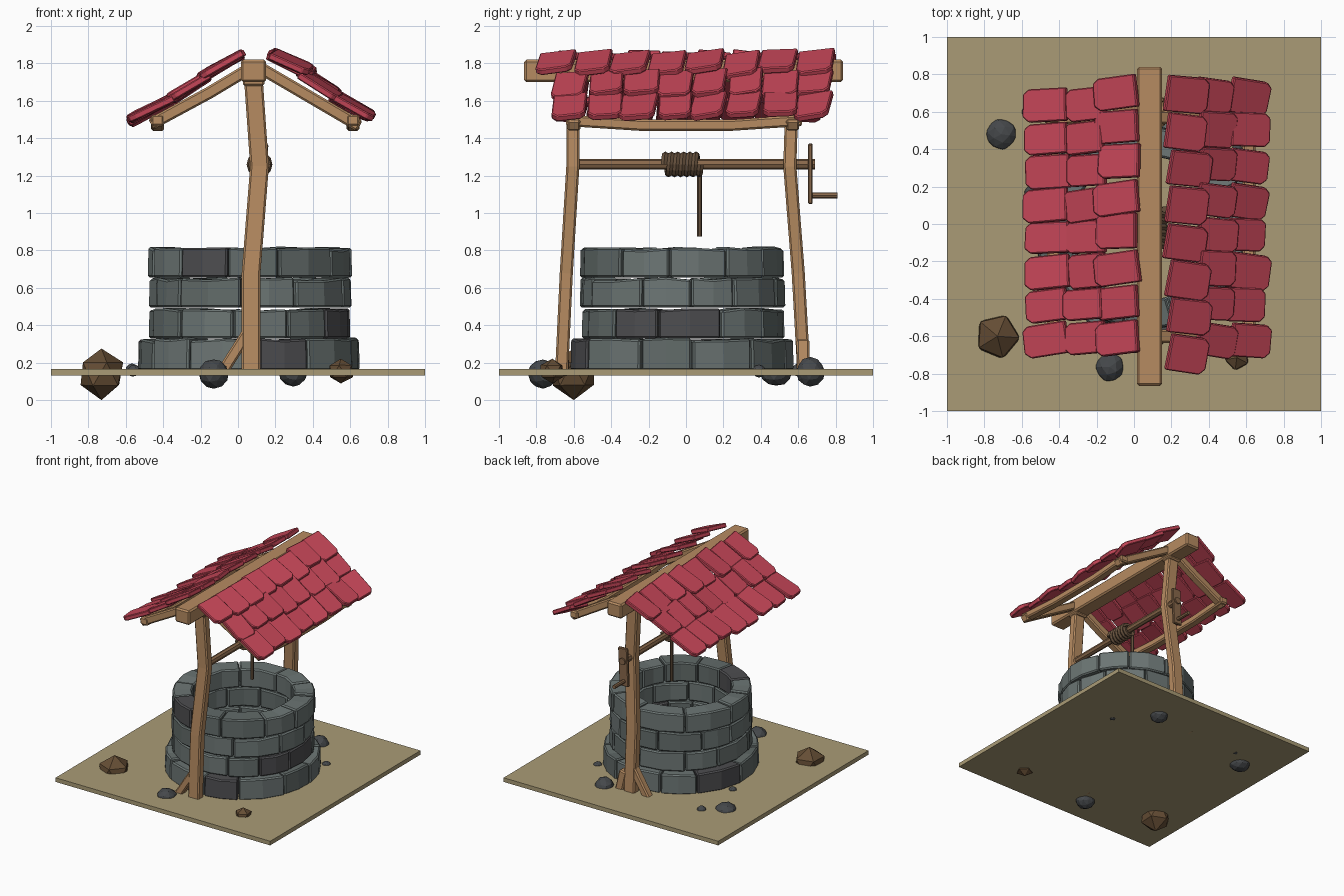
import bpy, bmesh, math, random
from mathutils import Vector, Matrix

if "Cube" in bpy.data.objects:
    bpy.data.objects.remove(bpy.data.objects["Cube"])
random.seed(7)
rnd = random.uniform


def mat(name, r, g, b):
    m = bpy.data.materials.new(name)
    m.diffuse_color = (r, g, b, 1)
    m.use_nodes = True
    m.node_tree.nodes["Principled BSDF"].inputs["Base Color"].default_value = m.diffuse_color
    return m


WOOD = mat("wood", 0.47, 0.26, 0.12)
DARK_WOOD = mat("dark_wood", 0.25, 0.14, 0.07)
ROPE = mat("rope", 0.13, 0.08, 0.045)
RED = mat("red_tile", 0.55, 0.06, 0.095)
SAND = mat("sand", 0.40, 0.33, 0.18)
STONES = [mat("stone", 0.15, 0.18, 0.175), mat("stone_mid", 0.12, 0.145, 0.14),
          mat("stone_dark", 0.075, 0.075, 0.08)]
GREY_ROCK = mat("grey_rock", 0.06, 0.065, 0.07)
BROWN_ROCK = mat("brown_rock", 0.13, 0.075, 0.035)


def finish(name, bm, mats, bevel=0):
    bmesh.ops.recalc_face_normals(bm, faces=bm.faces)
    me = bpy.data.meshes.new(name)
    bm.to_mesh(me)
    bm.free()
    ob = bpy.data.objects.new(name, me)
    bpy.context.collection.objects.link(ob)
    for m in mats:
        me.materials.append(m)
    if bevel:
        mod = ob.modifiers.new("bevel", 'BEVEL')
        mod.width, mod.segments, mod.limit_method = bevel, 1, 'ANGLE'
    return ob


def loft(bm, loops, mat_index=0):
    """Skin a list of equal-sized closed loops and cap both ends."""
    rings = [[bm.verts.new(p) for p in lp] for lp in loops]
    n = len(rings[0])
    faces = [bm.faces.new(rings[0][::-1]), bm.faces.new(rings[-1])]
    for a, b in zip(rings, rings[1:]):
        for i in range(n):
            j = (i + 1) % n
            faces.append(bm.faces.new((a[i], a[j], b[j], b[i])))
    for f in faces:
        f.material_index = mat_index


def beam(name, pts, w, d, u, m=WOOD, bevel=0.01):
    """Rectangular timber along a bent path; w is the size along u."""
    pts = [Vector(p) for p in pts]
    bm = bmesh.new()
    loops = []
    for i, p in enumerate(pts):
        t = (pts[min(i + 1, len(pts) - 1)] - pts[max(i - 1, 0)]).normalized()
        v = t.cross(Vector(u)).normalized()
        s = v.cross(t)
        loops.append([p + s * a * w / 2 + v * b * d / 2
                      for a, b in ((-1, -1), (1, -1), (1, 1), (-1, 1))])
    loft(bm, loops)
    return finish(name, bm, [m], bevel)


def rod(name, a, b, r, m, sides=8):
    a, b = Vector(a), Vector(b)
    bm = bmesh.new()
    q = (b - a).to_track_quat('Z', 'Y').to_matrix().to_4x4()
    bmesh.ops.create_cone(bm, cap_ends=True, segments=sides, radius1=r, radius2=r,
                          depth=(b - a).length, matrix=Matrix.Translation((a + b) / 2) @ q)
    return finish(name, bm, [m])


# Ground plate
bm = bmesh.new()
bmesh.ops.create_cube(bm, size=1, matrix=Matrix.Translation((0, 0, 0.148)) @ Matrix.Diagonal((2, 2, 0.035, 1)))
finish("ground_plate", bm, [SAND])

# Stone courses, each made of separate wedge blocks
CX, CY = 0.06, -0.02
for k, (z0, z1, ro) in enumerate([(0.16, 0.32, 0.60), (0.33, 0.485, 0.545),
                                  (0.495, 0.645, 0.55), (0.655, 0.81, 0.55)]):
    bm = bmesh.new()
    widths = [rnd(0.7, 1.35) for _ in range(11)]
    total, ang = sum(widths), rnd(0, 1)
    for w in widths:
        step = w / total * math.tau
        a0, a1 = ang + 0.006, ang + step - 0.006
        r1, top = ro + rnd(-0.012, 0.006), rnd(-0.004, 0.004)
        loops = []
        for f in (0, 0.5, 1):
            a = a0 + (a1 - a0) * f
            zt = z1 + top + rnd(-0.006, 0.012)
            loops.append([(CX + r * math.cos(a), CY + r * math.sin(a), z) for r, z in
                          ((0.39, z0), (r1, z0), (r1 - 0.004, zt), (0.39, zt))])
        loft(bm, loops, random.choice((0, 0, 0, 0, 1, 1, 1, 2)))
        ang += step
    finish(f"stone_course_{k + 1}", bm, STONES, 0.01)

# Posts with their bends, and foot braces
X, Y = (1, 0, 0), (0, 1, 0)
beam("front_post", [(0.07, -0.665, 0.15), (0.07, -0.64, 0.68), (0.115, -0.605, 1.25), (0.082, -0.605, 1.72)], 0.1, 0.07, X)
beam("back_post", [(0.07, 0.63, 0.15), (0.07, 0.60, 0.68), (0.115, 0.555, 1.25), (0.082, 0.57, 1.72)], 0.1, 0.07, X)
beam("front_brace", [(-0.09, -0.66, 0.14), (0.05, -0.655, 0.36)], 0.065, 0.06, Y)
beam("back_brace_left", [(-0.09, 0.625, 0.14), (0.05, 0.62, 0.36)], 0.065, 0.06, Y)
beam("back_brace_right", [(0.17, 0.628, 0.14), (0.13, 0.625, 0.32)], 0.068, 0.07, Y)

# Roof frame: ridge, rafters, eave beams
beam("ridge_beam", [(0.083, -0.865, 1.76), (0.083, 0.84, 1.76)], 0.135, 0.12, X, bevel=0.012)
for name, y in (("front", -0.6), ("back", 0.57)):
    beam(name + "_ridge_bracket", [(0.083, y - 0.05, 1.745), (0.083, y + 0.05, 1.745)], 0.115, 0.13, X)
    beam(name + "_left_rafter", [(0.05, y, 1.765), (-0.15, y, 1.645), (-0.465, y, 1.475)], 0.07, 0.065, Y)
    beam(name + "_right_rafter", [(0.12, y, 1.775), (0.30, y, 1.67), (0.65, y, 1.465)], 0.07, 0.065, Y)
for name, x in (("left", -0.43), ("right", 0.615)):
    beam(name + "_eave_beam", [(x, -0.64, 1.495), (x, -0.25, 1.47), (x, 0.25, 1.47), (x, 0.62, 1.495)], 0.07, 0.06, X)


# Roof tiles: chamfered slabs in three overlapping rows per side
def tile_row(bm, side, x, z, length, slope, y0, y1):
    n, th = 8, 0.036
    pitch = (y1 - y0) / n
    for i in range(n):
        w, L = pitch * rnd(0.92, 1.04), length * rnd(0.94, 1.05)
        outline = [(0, -w / 2), (L * 0.86, -w * 0.5), (L, -w * 0.33),
                   (L * 0.98, w * 0.36), (L * 0.85, w / 2), (0, w / 2)]
        M = (Matrix.Translation((x + rnd(-0.01, 0.01), y0 + pitch * (i + 0.5) + 0.02, z + rnd(-0.008, 0.008)))
             @ Matrix.Diagonal((side, 1, 1, 1))
             @ Matrix.Rotation(rnd(-0.16, -0.02), 4, 'Z')
             @ Matrix.Rotation(slope + rnd(-0.05, 0.05), 4, 'Y')
             @ Matrix.Rotation(side * rnd(0.02, 0.17), 4, 'X'))
        loft(bm, [[M @ Vector((a, b, c)) for a, b in outline] for c in (-th / 2, th / 2)])


ROWS = {"left": (-1, [(0.02, 1.85, 0.26, 0.53, -0.71, 0.79), (-0.16, 1.735, 0.25, 0.56, -0.71, 0.72),
                      (-0.35, 1.61, 0.26, 0.46, -0.71, 0.71)]),
        "right": (1, [(0.18, 1.855, 0.24, 0.44, -0.80, 0.78), (0.34, 1.75, 0.235, 0.56, -0.72, 0.77),
                      (0.51, 1.63, 0.235, 0.53, -0.73, 0.77)])}
for name, (side, rows) in ROWS.items():
    bm = bmesh.new()
    for row in rows:
        tile_row(bm, side, *row)
    finish(name + "_roof_tiles", bm, [RED], 0.006)

# Windlass: axle, rope coil, hanging rope, crank
AX, AZ = 0.115, 1.26
rod("axle", (AX, -0.6, AZ), (AX, 0.69, AZ), 0.028, DARK_WOOD)
bm = bmesh.new()
loops, turns, sides = [], 6, 12
for i in range(turns * sides + 1):
    a = i / sides * math.tau
    r, y = 0.05, -0.118 + 0.196 * i / (turns * sides)
    loops.append([(AX + (r + 0.019 * math.cos(b)) * math.cos(a), y + 0.019 * math.sin(b),
                   AZ + (r + 0.019 * math.cos(b)) * math.sin(a))
                  for b in (k * math.tau / 6 for k in range(6))])
loft(bm, loops)
finish("rope_coil", bm, [ROPE])
rod("hanging_rope", (0.08, 0.073, 0.875), (0.08, 0.073, 1.24), 0.013, ROPE, 6)
beam("crank_arm", [(AX - 0.01, 0.665, 1.05), (AX + 0.005, 0.665, 1.37)], 0.085, 0.025, X, DARK_WOOD, 0.006)
rod("crank_handle", (AX - 0.01, 0.66, 1.095), (AX - 0.01, 0.81, 1.095), 0.016, DARK_WOOD)

# Scattered rocks half sunk into the ground
for i, (x, y, z, rx, rz, m) in enumerate([
        (-0.73, -0.60, 0.14, 0.13, 0.138, BROWN_ROCK), (0.55, -0.715, 0.155, 0.072, 0.07, BROWN_ROCK),
        (-0.13, -0.765, 0.14, 0.082, 0.08, GREY_ROCK), (-0.71, 0.48, 0.145, 0.088, 0.07, GREY_ROCK),
        (0.295, 0.665, 0.15, 0.078, 0.08, GREY_ROCK), (-0.565, 0.60, 0.16, 0.037, 0.035, GREY_ROCK),
        (-0.555, 0.17, 0.16, 0.033, 0.03, GREY_ROCK), (0.55, 0.39, 0.155, 0.036, 0.035, GREY_ROCK)]):
    bm = bmesh.new()
    bmesh.ops.create_icosphere(bm, subdivisions=1 if m is BROWN_ROCK else 2, radius=1)
    spin = Matrix.Rotation(rnd(0, 6), 3, 'Z')
    for v in bm.verts:
        c = spin @ v.co * rnd(0.94, 1.03)
        v.co = (x + c.x * rx, y + c.y * rx, max(0, z + c.z * rz))
    finish(f"rock_{i + 1}", bm, [m])
